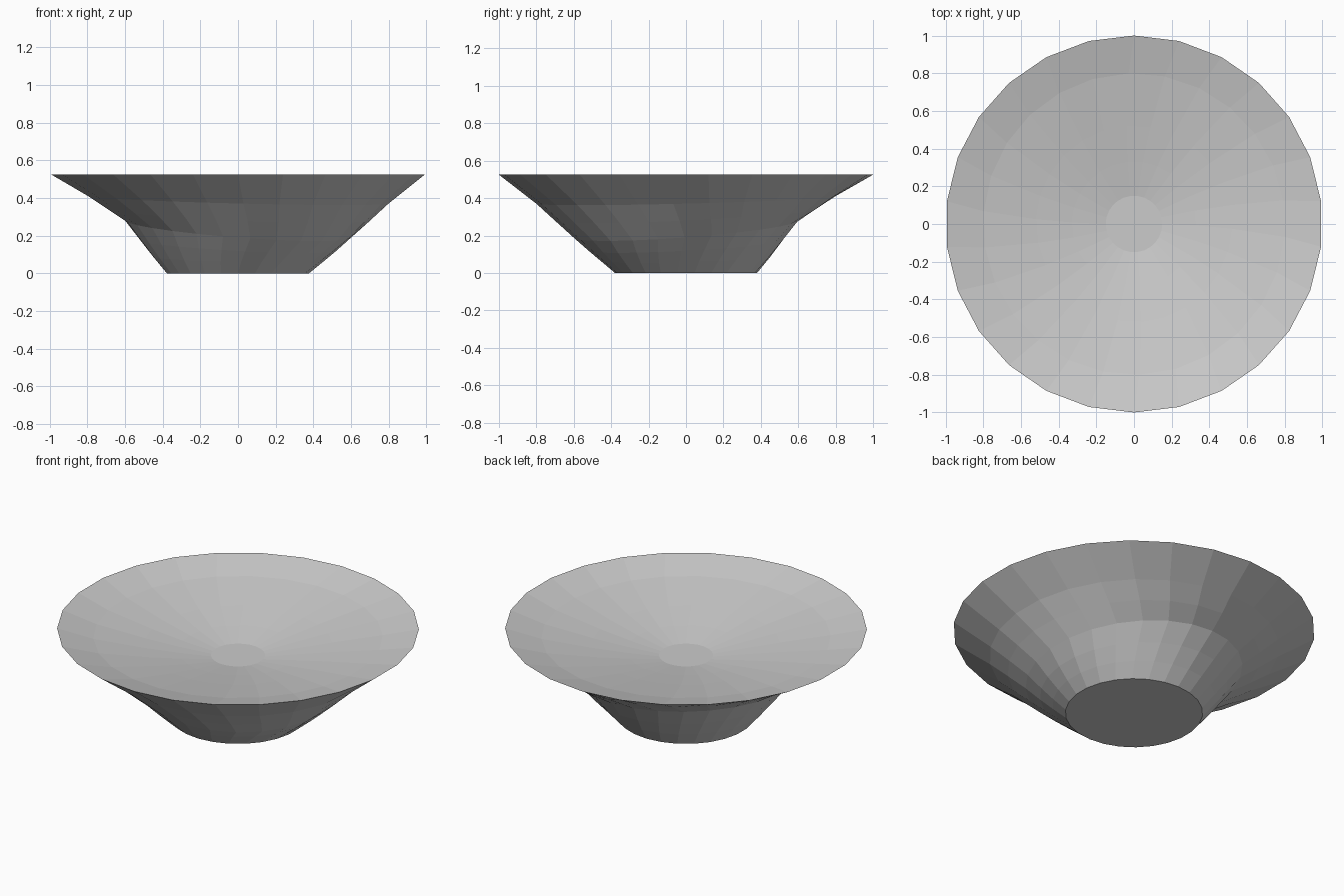
import bpy, bmesh, math

if "Cube" in bpy.data.objects:
    bpy.data.objects.remove(bpy.data.objects["Cube"])

SIDES = 26
LEAN_DIR = math.radians(135)   # wall bands climb toward the back left

# radius, mean height, lean amount, twist in segments
PROFILE = [
    (0.38, 0.000, 0.000, 0.0),   # foot
    (0.45, 0.072, 0.018, 0.15),  # outer wall
    (0.52, 0.147, 0.040, 0.3),
    (0.60, 0.235, 0.064, 0.45),
    (0.70, 0.312, 0.046, 0.3),
    (0.80, 0.390, 0.028, 0.15),
    (1.00, 0.525, 0.000, 0.0),   # rim
    (0.80, 0.475, 0.000, 0.15),  # shallow inside
    (0.52, 0.425, 0.000, 0.3),
    (0.33, 0.393, 0.000, 0.4),
    (0.15, 0.365, 0.000, 0.5),   # inside floor
]


def add_ring(bm, radius, height, lean, twist):
    verts = []
    for i in range(SIDES):
        a = math.pi / 2 + (i + twist) * math.tau / SIDES
        z = height + lean * math.cos(a - LEAN_DIR)
        verts.append(bm.verts.new((radius * math.cos(a), radius * math.sin(a), z)))
    return verts


# Bowl: one closed low-poly shell
bm = bmesh.new()
rings = [add_ring(bm, *p) for p in PROFILE]
for low, high in zip(rings, rings[1:]):
    for i in range(SIDES):
        j = (i + 1) % SIDES
        bm.faces.new((low[i], low[j], high[j], high[i]))
bm.faces.new(rings[0][::-1])
bm.faces.new(rings[-1])
bmesh.ops.recalc_face_normals(bm, faces=bm.faces)

mesh = bpy.data.meshes.new("bowl")
bm.to_mesh(mesh)
bm.free()
bowl = bpy.data.objects.new("bowl", mesh)
bpy.context.collection.objects.link(bowl)
